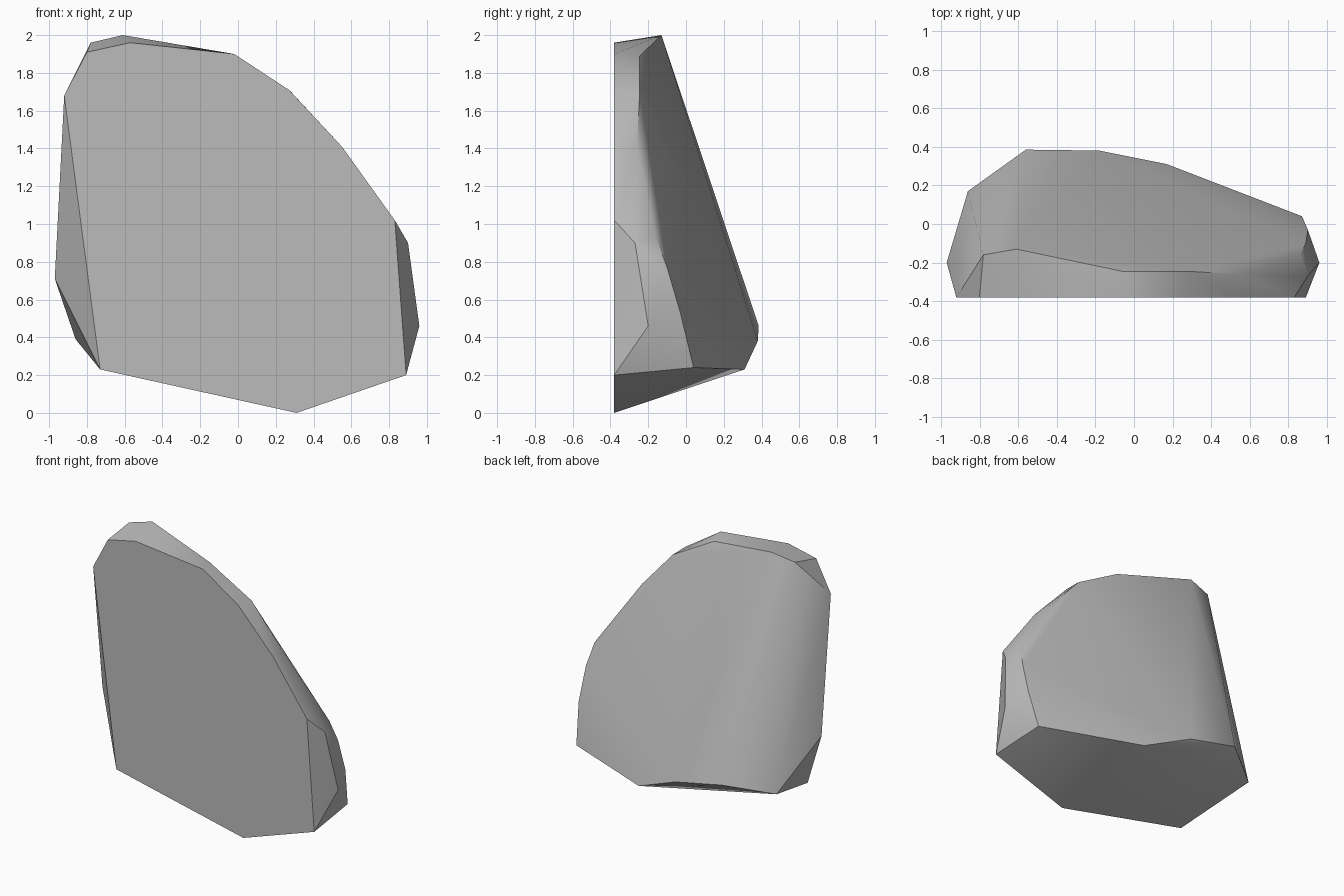
import bpy
import bmesh
from math import radians

default_cube = bpy.data.objects.get("Cube")
if default_cube:
    bpy.data.objects.remove(default_cube, do_unlink=True)


def make_material(name, colour):
    material = bpy.data.materials.new(name)
    material.use_nodes = True
    material.diffuse_color = colour
    material.node_tree.nodes["Principled BSDF"].inputs["Base Color"].default_value = colour
    return material


def make_hull(name, points, material):
    """Wrap the corner points in a convex, hard-chipped stone surface."""
    mesh = bpy.data.meshes.new(name)
    bm = bmesh.new()
    for point in points:
        bm.verts.new(point)
    bmesh.ops.convex_hull(bm, input=bm.verts[:])
    loose = [v for v in bm.verts if not v.link_faces]
    bmesh.ops.delete(bm, geom=loose, context="VERTS")
    # Merge the coplanar triangles of the flat front
    bmesh.ops.dissolve_limit(bm, angle_limit=radians(1), verts=bm.verts[:], edges=bm.edges[:])
    bmesh.ops.recalc_face_normals(bm, faces=bm.faces[:])
    bm.to_mesh(mesh)
    bm.free()
    mesh.materials.append(material)
    stone = bpy.data.objects.new(name, mesh)
    bpy.context.collection.objects.link(stone)
    bpy.ops.object.select_all(action="DESELECT")
    stone.select_set(True)
    bpy.context.view_layer.objects.active = stone
    bpy.ops.object.shade_smooth_by_angle(angle=radians(30))
    return stone


# Flat front outline (x, z)
front_y = -.38
front_outline = [
    (.31, 0), (.89, .2), (.83, 1.02), (.55, 1.41), (.27, 1.71),
    (-.02, 1.9), (-.57, 1.96), (-.8, 1.91), (-.92, 1.68), (-.73, .23),
]
front = [(x, front_y, z) for x, z in front_outline]

# Bulging corners on the two sides
sides = [(.96, -.2, .46), (.9, -.27, .9), (-.97, -.2, .71)]

# Rim where the sloping back meets the top and the sides
back_rim = [
    (-.78, -.16, 1.96), (-.61, -.13, 2), (-.06, -.245, 1.89),
    (.28, -.245, 1.7), (.54, -.26, 1.41), (.86, -.16, .93),
    (.89, -.1, .77), (.9, -.03, .53), (.87, .04, .24),
]

# Thick foot of the back
back_foot = [(.17, .31, .23), (-.18, .38, .38), (-.56, .385, .46), (-.86, .17, .39)]

grey = make_material("stone grey", (.5, .5, .5, 1))
make_hull("rock", front + sides + back_rim + back_foot, grey)
